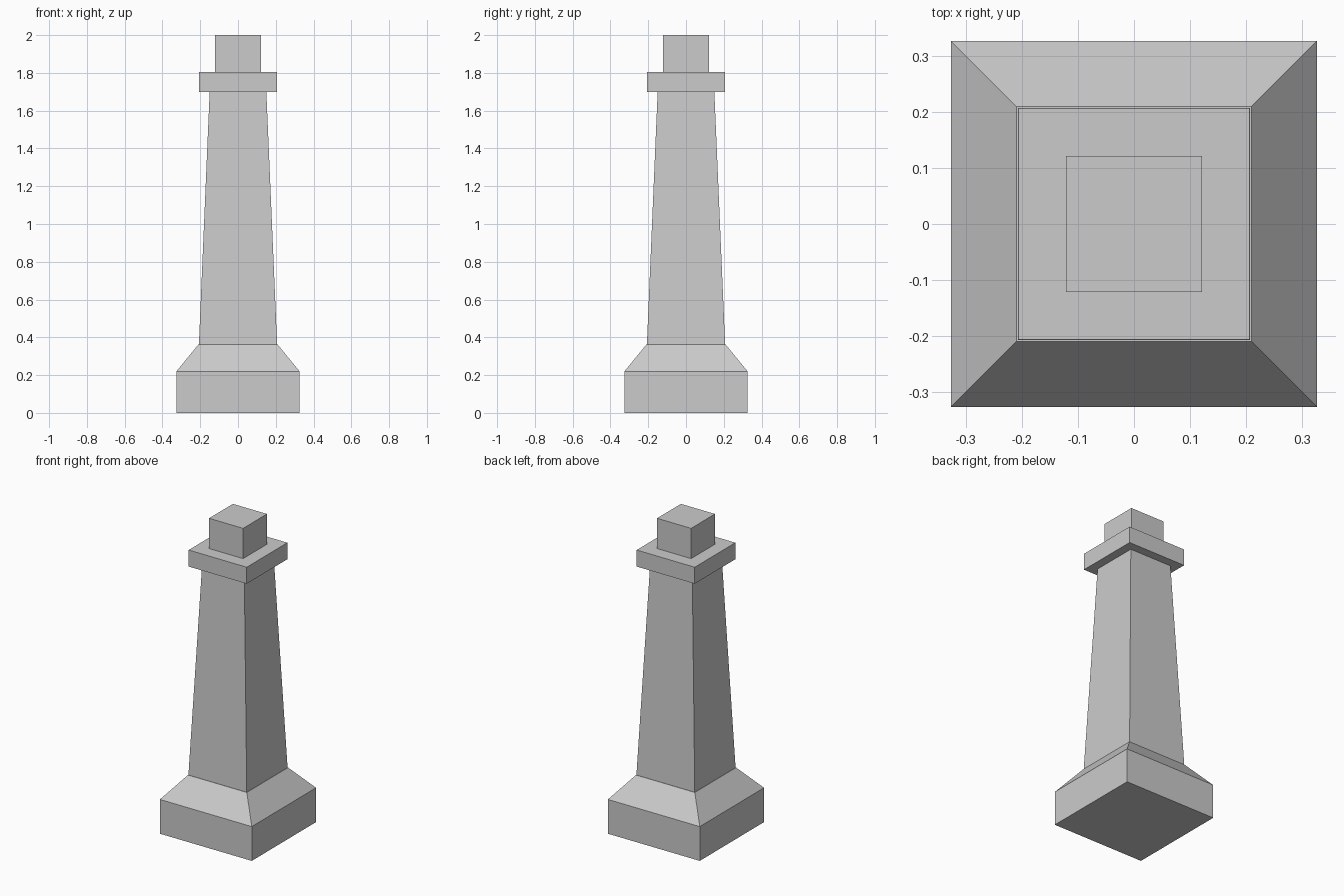
import bpy
import bmesh

if "Cube" in bpy.data.objects:
    bpy.data.objects.remove(bpy.data.objects["Cube"])


def square_tier(name, profile):
    """Stack square rings from (half_width, z) pairs into a closed solid."""
    bm = bmesh.new()
    corners = ((-1, -1), (1, -1), (1, 1), (-1, 1))
    rings = [[bm.verts.new((sx * h, sy * h, z)) for sx, sy in corners]
             for h, z in profile]
    for low, high in zip(rings, rings[1:]):
        for i in range(4):
            j = (i + 1) % 4
            bm.faces.new((low[i], low[j], high[j], high[i]))
    bm.faces.new(rings[0][::-1])
    bm.faces.new(rings[-1])
    mesh = bpy.data.meshes.new(name)
    bm.to_mesh(mesh)
    bm.free()
    obj = bpy.data.objects.new(name, mesh)
    bpy.context.collection.objects.link(obj)
    return obj


# Block base with sloped shoulders
square_tier("base", [(0.326, 0.0), (0.326, 0.22), (0.209, 0.363)])
# Tapered shaft
square_tier("shaft", [(0.207, 0.363), (0.15, 1.70)])
# Overhanging collar
square_tier("collar", [(0.206, 1.70), (0.206, 1.806)])
# Small top block
square_tier("top_block", [(0.121, 1.806), (0.121, 2.0)])
